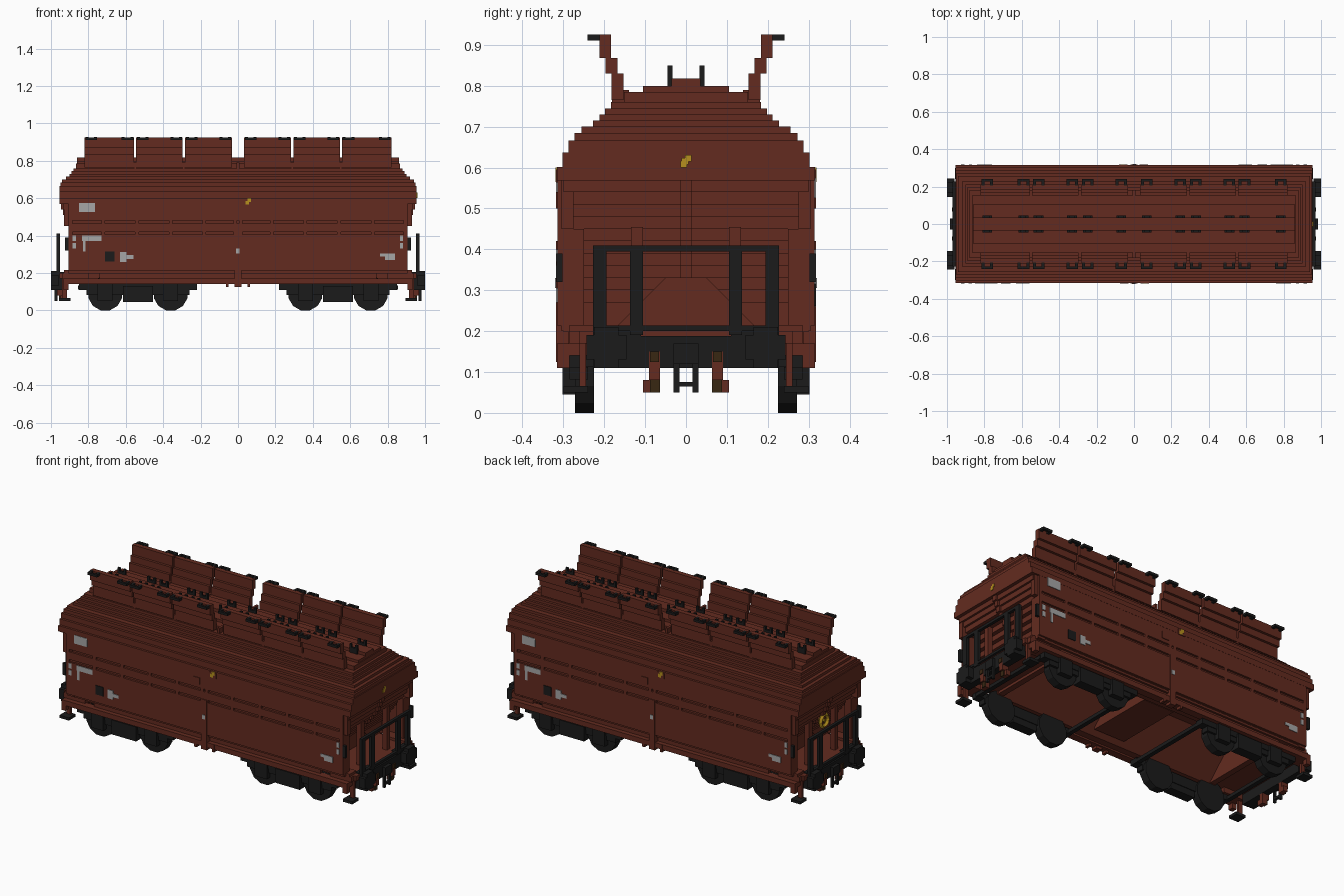
import bpy, bmesh, math

cube = bpy.data.objects.get("Cube")
if cube:
    bpy.data.objects.remove(cube, do_unlink=True)


def material(name, r, g, b):
    m = bpy.data.materials.new(name)
    m.use_nodes = True
    m.diffuse_color = (r, g, b, 1)
    m.node_tree.nodes["Principled BSDF"].inputs["Base Color"].default_value = (r, g, b, 1)
    return m


RED = material("oxide red", .125, .024, .014)
BLACK = material("near black", .011, .011, .011)
GREY = material("marking grey", .38, .38, .38)
YELLOW = material("yellow", .47, .28, .013)
BROWN = material("dark brown", .04, .02, .006)

parts = {}                      # part name -> (bmesh, material)
ONE = [(1, 1)]
TURN = [(1, 1), (-1, -1)]       # half turn about z
ENDS = [(1, 1), (-1, 1)]
SIDES = [(1, 1), (1, -1)]
QUADS = [(1, 1), (-1, 1), (1, -1), (-1, -1)]


def prism(name, mat, outline, place, a, b, signs=ONE):
    """Extrude a 2D outline from a to b; place(u, v, t) gives the 3D point."""
    bm, _ = parts.setdefault(name, (bmesh.new(), mat))
    for sx, sy in signs:
        rings = []
        for t in (a, b):
            pts = [place(u, v, t) for u, v in outline]
            rings.append([bm.verts.new((sx * x, sy * y, z)) for x, y, z in pts])
        n = len(outline)
        bm.faces.new(rings[0])
        bm.faces.new(rings[1][::-1])
        for i in range(n):
            j = (i + 1) % n
            bm.faces.new((rings[0][i], rings[1][i], rings[1][j], rings[0][j]))


def along_x(u, v, t):
    return t, u, v


def along_y(u, v, t):
    return u, t, v


def box(name, mat, x, y, z, signs=ONE):
    outline = [(y[0], z[0]), (y[1], z[0]), (y[1], z[1]), (y[0], z[1])]
    prism(name, mat, outline, along_x, x[0], x[1], signs)


def slab(name, mat, hx, hy, z0, z1):
    box(name, mat, (-hx, hx), (-hy, hy), (z0, z1))


# Stepped, hipped roof
roof = [(.60, .302, .955), (.637, .288, .955), (.666, .273, .95), (.685, .256, .94),
        (.70, .227, .92), (.715, .212, .90), (.73, .198, .89), (.745, .183, .88),
        (.76, .152, .865), (.785, .105, .86), (.80, .036, .86), (.818, 0, 0)]
for (z0, hy, hx), (z1, _, _) in zip(roof, roof[1:]):
    slab("roof", RED, hx, hy, z0, z1)
slab("roof_lip", RED, .955, .315, .568, .602)

# Hopper with stepped end slopes and a saddle tunnel underneath
STEP, RIDGE = .03, .34


def end_reach(z):
    if z > .47:
        return .905 + (z - .48) * .4
    return max(.74, .905 - (.48 - z) * .8)


def tunnel(z):
    return .04 + RIDGE - z


for i in range(14):
    z0 = .15 + i * STEP
    z1, hx = z0 + STEP, end_reach(z0 + STEP / 2)
    if z1 <= RIDGE:
        outline = [(tunnel(z0), z0), (.288, z0), (.288, z1), (tunnel(z1), z1)]
        prism("hopper", RED, outline, along_x, -hx, hx, SIDES)
    else:
        slab("hopper", RED, hx, .30, z0, z1)
        box("end_rib", RED, (hx - .02, hx + .012), (-.013, .013), (z0, z1), ENDS)
box("saddle_bulkhead", RED, (-.1, .1), (-.2, .2), (.17, .36))
box("tunnel_end", RED, (.70, .735), (-.22, .22), (.155, .34), ENDS)

# Side walls with two interrupted grooves, and sills
box("side_wall_back", RED, (-.905, .905), (.285, .302), (.21, .57), SIDES)
for z0, z1 in ((.213, .405), (.42, .465), (.48, .57)):
    box("side_wall", RED, (-.905, .905), (.30, .314), (z0, z1), SIDES)
for x in (.015, .18, .36, .54, .72, .895):
    box("groove_bridge", RED, (x - .01, x + .01), (.30, .314), (.405, .48), QUADS)
box("side_sill", RED, (-.905, .905), (.27, .314), (.14, .17), SIDES)
box("side_sill", RED, (-.905, .905), (.27, .30), (.198, .215), SIDES)
box("center_post", RED, (-.018, .018), (.28, .318), (.125, .42), SIDES)
box("sill_bracket", RED, (.05, .065), (.285, .316), (.125, .17), QUADS)
box("sill_end", RED, (.905, .932), (.285, .315), (.11, .17), QUADS)
box("side_hatch", RED, (.03, .075), (.30, .318), (.50, .54), TURN)
box("side_hatch", RED, (-.08, -.035), (.30, .318), (.563, .595), TURN)
box("corner_post", RED, (.86, .905), (.25, .305), (.2, .45), QUADS)
box("corner_gusset", RED, (.87, .93), (.275, .305), (.45, .57), QUADS)

# Opened roof flaps with latches
for x0, x1 in ((.033, .283), (.296, .545), (.556, .82)):
    for k, (z0, z1) in enumerate(((.765, .83), (.83, .868), (.868, .925))):
        y = .153 + .015 * k
        box("roof_flap", RED, (x0, x1), (y, y + .029), (z0, z1), QUADS)
    for lx in (x0 + .035, x1 - .035):
        box("flap_latch", BLACK, (lx - .031, lx + .031), (.228, .241), (.911, .925), QUADS)
        for dx in (-.023, .023):
            box("flap_latch", BLACK, (lx + dx - .008, lx + dx + .008), (.205, .23), (.911, .926), QUADS)
        box("ridge_latch", BLACK, (lx - .026, lx + .026), (.033, .045), (.80, .832), QUADS)
        for dx in (-.019, .019):
            box("ridge_latch", BLACK, (lx + dx - .007, lx + dx + .007), (.033, .045), (.832, .85), QUADS)
for x in (0, .29, .55):
    box("roof_rib", RED, (x - .007, x + .007), (.14, .181), (.74, .79), QUADS)

# End platforms, beams and railings
box("platform", RED, (.70, .955), (-.26, .26), (.17, .20), ENDS)
box("platform_step_block", RED, (.80, .93), (.225, .285), (.14, .215), QUADS)
box("buffer_beam", BLACK, (.925, .965), (-.227, .227), (.11, .188), ENDS)
box("buffer_beam", BLACK, (.925, .965), (.11, .227), (.188, .205), QUADS)
for y0 in (.105, .195):
    box("railing", BLACK, (.953, .97), (y0, y0 + .032), (.19, .41), QUADS)
box("railing", BLACK, (.953, .97), (-.227, .227), (.395, .41), ENDS)
box("railing", BLACK, (.953, .97), (-.227, .227), (.2, .214), ENDS)
box("end_strut", RED, (.87, .90), (.105, .135), (.2, .455), QUADS)
box("corner_handrail", BLACK, (.905, .925), (.302, .317), (.32, .39), QUADS)

# Buffers and coupling
box("buffer", BLACK, (.96, 1), (.165, .225), (.11, .21), QUADS)
box("buffer", BLACK, (.96, 1), (.145, .243), (.13, .19), QUADS)
box("coupling", BLACK, (.96, .985), (-.03, .03), (.12, .17), ENDS)
box("coupling", BLACK, (.965, .98), (.016, .03), (.05, .12), QUADS)
box("coupling", BLACK, (.965, .98), (-.03, .03), (.064, .076), ENDS)
box("brake_hose", RED, (.925, .967), (.064, .09), (.08, .15), QUADS)
box("brake_hose", RED, (.925, .95), (.064, .105), (.05, .08), QUADS)
box("hose_valve", BROWN, (.95, .957), (.064, .088), (.05, .08), QUADS)
box("hose_valve", BROWN, (.967, .972), (.066, .088), (.125, .15), QUADS)

# Corner steps
box("step_hanger", RED, (.915, .94), (.245, .26), (.06, .2), QUADS)
box("step_hanger", RED, (.90, .94), (.23, .285), (.17, .2), QUADS)
box("step_tread", BLACK, (.895, .957), (.24, .30), (.05, .066), QUADS)

# Bogies with twelve-sided wheels
N = 12
R = .09 / math.cos(math.pi / N)
for cx in (.36, .71):
    disc = [(cx + R * math.cos((k + .5) * math.tau / N),
             .09 + R * math.sin((k + .5) * math.tau / N)) for k in range(N)]
    prism("wheel", BLACK, disc, along_y, .225, .272, QUADS)
    box("axle_box", BLACK, (cx - .04, cx + .04), (.26, .302), (.05, .14), QUADS)
box("bogie_frame", BLACK, (.22, .85), (.24, .29), (.11, .14), QUADS)
box("bogie_frame", BLACK, (.26, .81), (.24, .285), (.082, .11), QUADS)
box("bogie_spring", BLACK, (.455, .615), (.245, .302), (.045, .13), QUADS)
for x in (.22, .83):
    box("bogie_cross_bar", BLACK, (x, x + .025), (-.26, .26), (.112, .132), ENDS)

# Painted side markings, given as seen on the front
Y = (-.3175, -.31)


def mark(name, mat, x0, x1, z0, z1):
    box(name, mat, (x0, x1), Y, (z0, z1), TURN)


mark("lettering_panel", GREY, -.85, -.765, .525, .575)
mark("lettering_panel", GREY, -.835, -.73, .37, .40)
mark("lettering_panel", GREY, -.83, -.815, .315, .37)
mark("lettering_panel", GREY, -.63, -.595, .26, .312)
mark("lettering_panel", GREY, -.60, -.56, .275, .295)
mark("lettering_panel", GREY, .76, .84, .288, .305)
mark("lettering_panel", GREY, .785, .84, .27, .288)
for x in (-.885, .865):
    for z in (.33, .37):
        mark("lettering_panel", GREY, x, x + .018, z, z + .03)
mark("dark_panel", BLACK, -.71, -.66, .262, .315)
box("center_mark", GREY, (-.012, .008), (-.321, -.315), (.305, .33), TURN)
for dx, dz in ((0, 0), (.01, .014)):
    box("side_warning_mark", YELLOW, (.041 + dx, .06 + dx), (-.319, -.313),
        (.565 + dz, .586 + dz), TURN)
for dy, dz in ((-.014, 0), (-.011, .008), (-.003, .015)):
    box("end_warning_mark", YELLOW, (.953, .959), (dy, dy + .017), (.60 + dz, .616 + dz))

# Turn the collected parts into objects
for name, (bm, mat) in parts.items():
    bmesh.ops.recalc_face_normals(bm, faces=bm.faces)
    mesh = bpy.data.meshes.new(name)
    bm.to_mesh(mesh)
    bm.free()
    mesh.materials.append(mat)
    bpy.context.collection.objects.link(bpy.data.objects.new(name, mesh))

# Brake handwheel on one end
bpy.ops.mesh.primitive_torus_add(major_segments=12, minor_segments=4, major_radius=.034,
                                 minor_radius=.012, location=(-.895, -.01, .412),
                                 rotation=(0, math.pi / 2, 0))
handwheel = bpy.context.object
handwheel.name = "brake_handwheel"
handwheel.data.materials.append(YELLOW)
bpy.ops.mesh.primitive_cylinder_add(vertices=8, radius=.01, depth=.07,
                                    location=(-.865, -.01, .412), rotation=(0, math.pi / 2, 0))
spindle = bpy.context.object
spindle.name = "brake_spindle"
spindle.data.materials.append(YELLOW)
